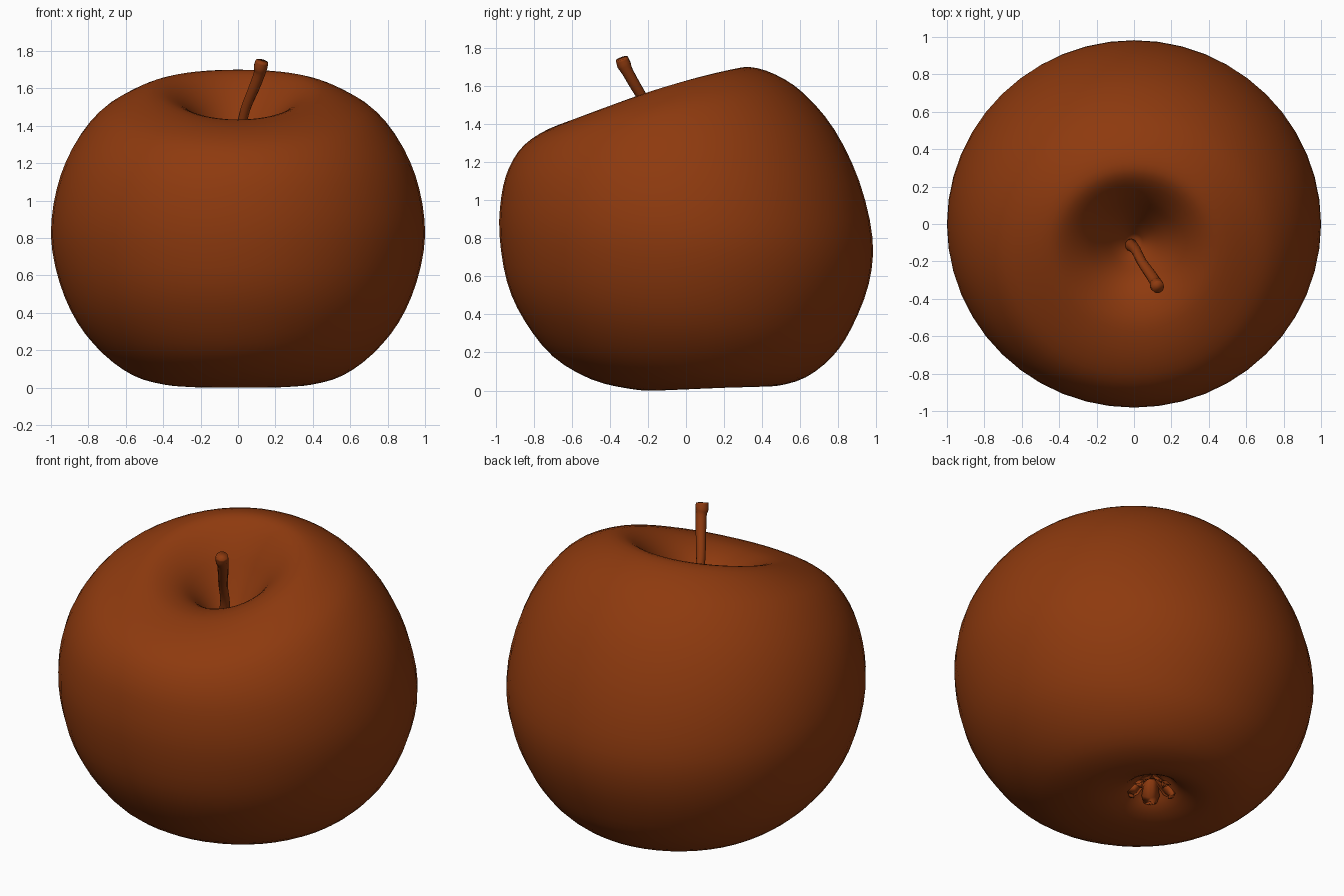
import bpy, bmesh, math
from mathutils import Vector

if "Cube" in bpy.data.objects:
    bpy.data.objects.remove(bpy.data.objects["Cube"])

brown = bpy.data.materials.new("russet brown")
brown.diffuse_color = (0.27, 0.042, 0.0045, 1)
brown.use_nodes = True
brown.node_tree.nodes["Principled BSDF"].inputs["Base Color"].default_value = brown.diffuse_color


def finish(name, bm):
    bmesh.ops.recalc_face_normals(bm, faces=bm.faces)
    me = bpy.data.meshes.new(name)
    bm.to_mesh(me)
    bm.free()
    me.materials.append(brown)
    ob = bpy.data.objects.new(name, me)
    bpy.context.collection.objects.link(ob)
    for p in me.polygons:
        p.use_smooth = True
    return ob


def skin(bm, loops):
    """Bridge closed loops of points and cap both ends."""
    rows = [[bm.verts.new(p) for p in loop] for loop in loops]
    n = len(rows[0])
    for a, b in zip(rows, rows[1:]):
        for i in range(n):
            j = (i + 1) % n
            bm.faces.new((a[i], a[j], b[j], b[i]))
    bm.faces.new(rows[0])
    bm.faces.new(rows[-1])


def smooth_rows(rows, steps):
    """Catmull-Rom interpolation of rows of numbers."""
    out = []
    for i in range(len(rows) - 1):
        p = [rows[min(max(k, 0), len(rows) - 1)] for k in range(i - 1, i + 3)]
        for s in range(steps):
            t = s / steps
            out.append([0.5 * (2 * b + (c - a) * t + (2 * a - 5 * b + 4 * c - d) * t * t
                               + (3 * b - a - 3 * c + d) * t ** 3)
                        for a, b, c, d in zip(*p)])
    return out + [list(rows[-1])]


# Apple body: tilted oval rings (front y, front z, back y, back z, half width, side lift)
rings = [
    (-.13, 1.20, -.07, 1.20, .03, 0),
    (-.20, 1.27, .00, 1.29, .10, 0),
    (-.28, 1.36, .08, 1.43, .18, 0),
    (-.36, 1.41, .15, 1.56, .26, .01),
    (-.46, 1.432, .24, 1.67, .36, .02),
    (-.57, 1.425, .33, 1.70, .46, .03),
    (-.72, 1.375, .47, 1.66, .60, .03),
    (-.85, 1.29, .62, 1.56, .75, .03),
    (-.93, 1.17, .78, 1.37, .885, .01),
    (-.97, 1.02, .91, 1.10, .97, 0),
    (-.98, .82, .98, .80, 1.0, 0),
    (-.94, .57, .96, .56, .955, 0),
    (-.85, .37, .87, .33, .86, 0),
    (-.70, .18, .77, .18, .72, 0),
    (-.50, .06, .63, .07, .56, 0),
    (-.30, .01, .48, .025, .40, 0),
    (-.14, .00, .38, .03, .28, 0),
    (-.02, .04, .30, .07, .16, 0),
    (.06, .12, .24, .14, .08, 0),
    (.13, .15, .17, .15, .02, 0),
]
SEG = 48
loops = []
for fy, fz, by, bz, hw, lift in smooth_rows(rings, 3):
    loop = []
    for i in range(SEG):
        a = 2 * math.pi * i / SEG
        c, s = math.cos(a), math.sin(a)
        loop.append((hw * c, (fy + by) / 2 + (by - fy) / 2 * s,
                     max(0, (fz + bz) / 2 + (bz - fz) / 2 * s + lift * c * c)))
    loops.append(loop)
bm = bmesh.new()
skin(bm, loops)
finish("apple_body", bm)

# Stem: bent tube that flares at the tip (x, y, z, radius)
path = [(-.02, -.11, 1.18, .035), (.01, -.14, 1.36, .027), (.04, -.20, 1.49, .026),
        (.085, -.265, 1.60, .029), (.115, -.31, 1.68, .031), (.12, -.325, 1.71, .037),
        (.128, -.338, 1.745, .034)]
pts = smooth_rows(path, 3)
loops = []
for i, (x, y, z, r) in enumerate(pts):
    d = Vector(pts[min(i + 1, len(pts) - 1)][:3]) - Vector(pts[max(i - 1, 0)][:3])
    q = d.to_track_quat('Z', 'Y')
    loops.append([Vector((x, y, z)) + q @ Vector((r * math.cos(k * math.pi / 5),
                                                  r * math.sin(k * math.pi / 5), 0))
                  for k in range(10)])
bm = bmesh.new()
skin(bm, loops)
ob = finish("stem", bm)

# Calyx: five small dried sepals in the lower hollow
bm = bmesh.new()
for k in range(5):
    a = 2 * math.pi * k / 5 + 0.3
    out = Vector((math.cos(a), math.sin(a), 0))
    side = Vector((-out.y, out.x, 0))
    mid = Vector((0, .15, 0))
    sections = [(.03, .035, .14), (.09, .05, .07), (.13, .035, .045), (.10, .008, .03)]
    loops = []
    for r, w, z in sections:
        c = mid + out * r + Vector((0, 0, z))
        loops.append([c - side * w, c + Vector((0, 0, -.012)), c + side * w,
                      c + Vector((0, 0, .012))])
    skin(bm, loops)
finish("calyx", bm)
